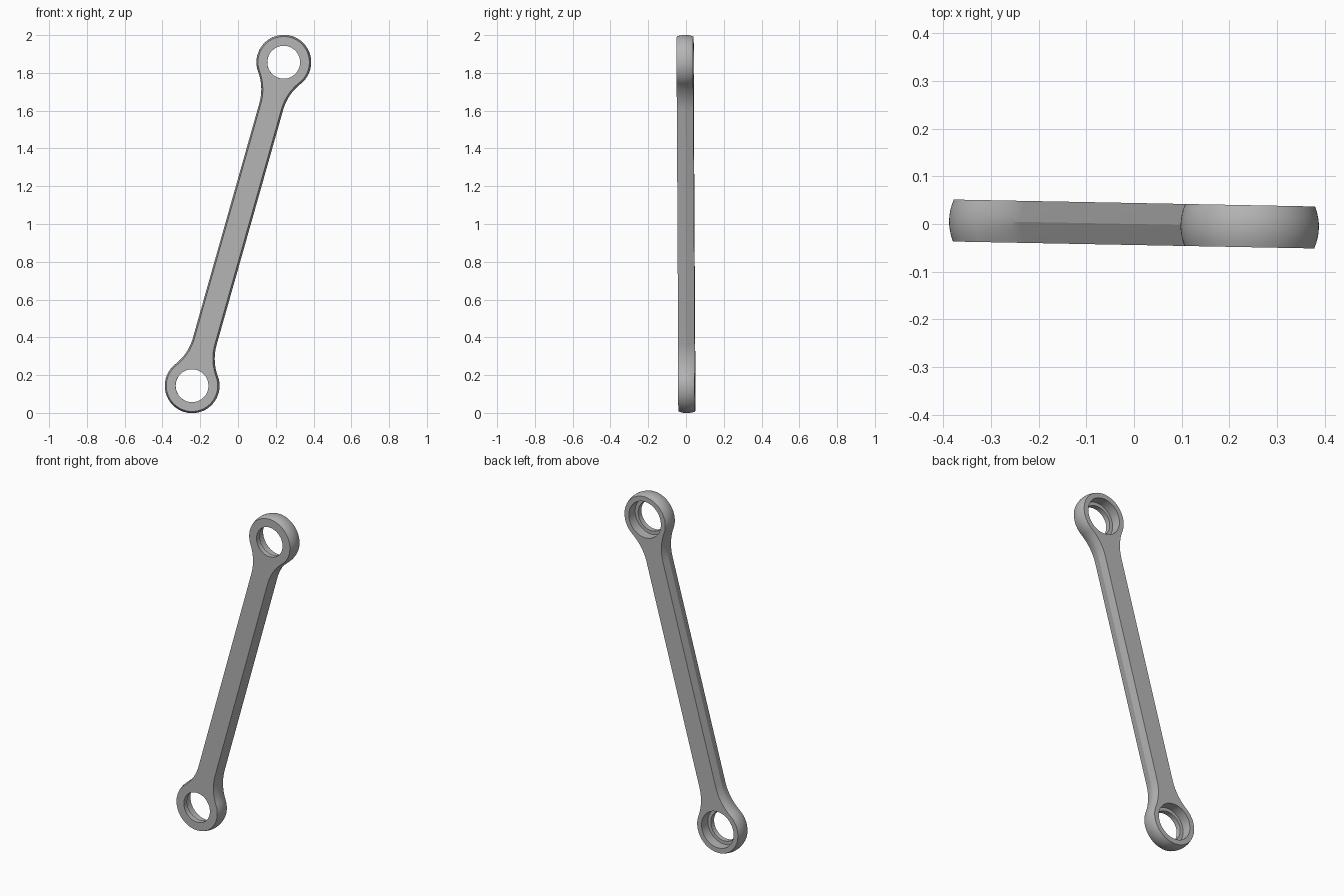
import bpy, bmesh
from math import sin, cos, asin, sqrt, pi, radians
from mathutils import Matrix, Vector

cube = bpy.data.objects.get("Cube")
if cube:
    bpy.data.objects.remove(cube)

HALF_LEN = 0.89      # eye centre from the middle of the link
EYE_R = 0.145
SHANK_R = 0.0655
FILLET = 0.27
HALF_T = 0.044       # half thickness
BULGE = 0.009        # how far the rim crowns outward
BORE_R, SEAT_R, LIP = 0.087, 0.107, 0.03

steel = bpy.data.materials.new("Steel Grey")
steel.use_nodes = True
steel.diffuse_color = (0.46, 0.46, 0.46, 1)
steel.node_tree.nodes["Principled BSDF"].inputs["Base Color"].default_value = (0.46, 0.46, 0.46, 1)


def quarter_outline():
    """Points (x, z, nx, nz, ridge) from the eye tip down to the middle of the shank, +x side."""
    reach = EYE_R + FILLET
    sweep = asin((SHANK_R + FILLET) / reach)
    pts = []
    steps = 36
    for i in range(steps + 1):
        a = (pi - sweep) * i / steps
        pts.append((EYE_R * sin(a), HALF_LEN + EYE_R * cos(a), sin(a), cos(a), 0.0))
    cx, cz = SHANK_R + FILLET, HALF_LEN - reach * cos(sweep)
    steps = 16
    for i in range(1, steps + 1):
        a = sweep + (pi / 2 - sweep) * i / steps
        nx, nz = sin(a), -cos(a)
        pts.append((cx - FILLET * nx, cz - FILLET * nz, nx, nz, i / steps))
    return pts


def full_outline():
    q = quarter_outline()
    right = q + [(x, -z, nx, -nz, r) for x, z, nx, nz, r in reversed(q)]
    left = [(-x, z, -nx, nz, r) for x, z, nx, nz, r in reversed(right[1:-1])]
    return right + left


def cylinder(name, radius, z, y0, y1):
    """Round cutter lying along y."""
    bm = bmesh.new()
    bmesh.ops.create_cone(bm, cap_ends=True, segments=64, radius1=radius,
                          radius2=radius, depth=y1 - y0)
    bm.transform(Matrix.Translation((0, (y0 + y1) / 2, z)) @ Matrix.Rotation(pi / 2, 4, 'X'))
    mesh = bpy.data.meshes.new(name)
    bm.to_mesh(mesh)
    bm.free()
    ob = bpy.data.objects.new(name, mesh)
    ob.hide_render = True
    bpy.context.collection.objects.link(ob)
    return ob


# Link body: crowned rim, rounded at the eyes and ridged along the shank
bm = bmesh.new()
outline = full_outline()
rings = []
for k in range(9):
    t = k / 4 - 1
    ring = []
    for x, z, nx, nz, ridge in outline:
        inset = BULGE * abs(t) ** (2 - ridge)
        ring.append(bm.verts.new((x - nx * inset, t * HALF_T, z - nz * inset)))
    rings.append(ring)
n = len(outline)
for a, b in zip(rings, rings[1:]):
    for i in range(n):
        j = (i + 1) % n
        bm.faces.new((a[i], a[j], b[j], b[i]))
bm.faces.new(rings[0])
bm.faces.new(rings[-1])
bmesh.ops.recalc_face_normals(bm, faces=bm.faces)
mesh = bpy.data.meshes.new("link_arm")
bm.to_mesh(mesh)
bm.free()
mesh.materials.append(steel)
link = bpy.data.objects.new("link_arm", mesh)
bpy.context.collection.objects.link(link)
bpy.context.view_layer.objects.active = link
link.select_set(True)

# Eye bores, each with a wider bearing seat opening at the back
for side in (1, -1):
    for name, radius, y0 in (("bore_cutter", BORE_R, -0.1), ("seat_cutter", SEAT_R, LIP - HALF_T)):
        cutter = cylinder(name, radius, side * HALF_LEN, y0, 0.1)
        mod = link.modifiers.new(name, 'BOOLEAN')
        mod.operation = 'DIFFERENCE'
        mod.solver = 'EXACT'
        mod.object = cutter
        bpy.ops.object.modifier_apply(modifier=mod.name)
        bpy.data.objects.remove(cutter)

# Lean the link sideways, turn it slightly and stand it on the floor
link.data.transform(Matrix.Translation((0, 0, 1)) @ Matrix.Rotation(radians(-1.1), 4, 'Z')
                    @ Matrix.Rotation(radians(15.82), 4, 'Y'))
bpy.ops.object.shade_smooth_by_angle(angle=radians(17))
